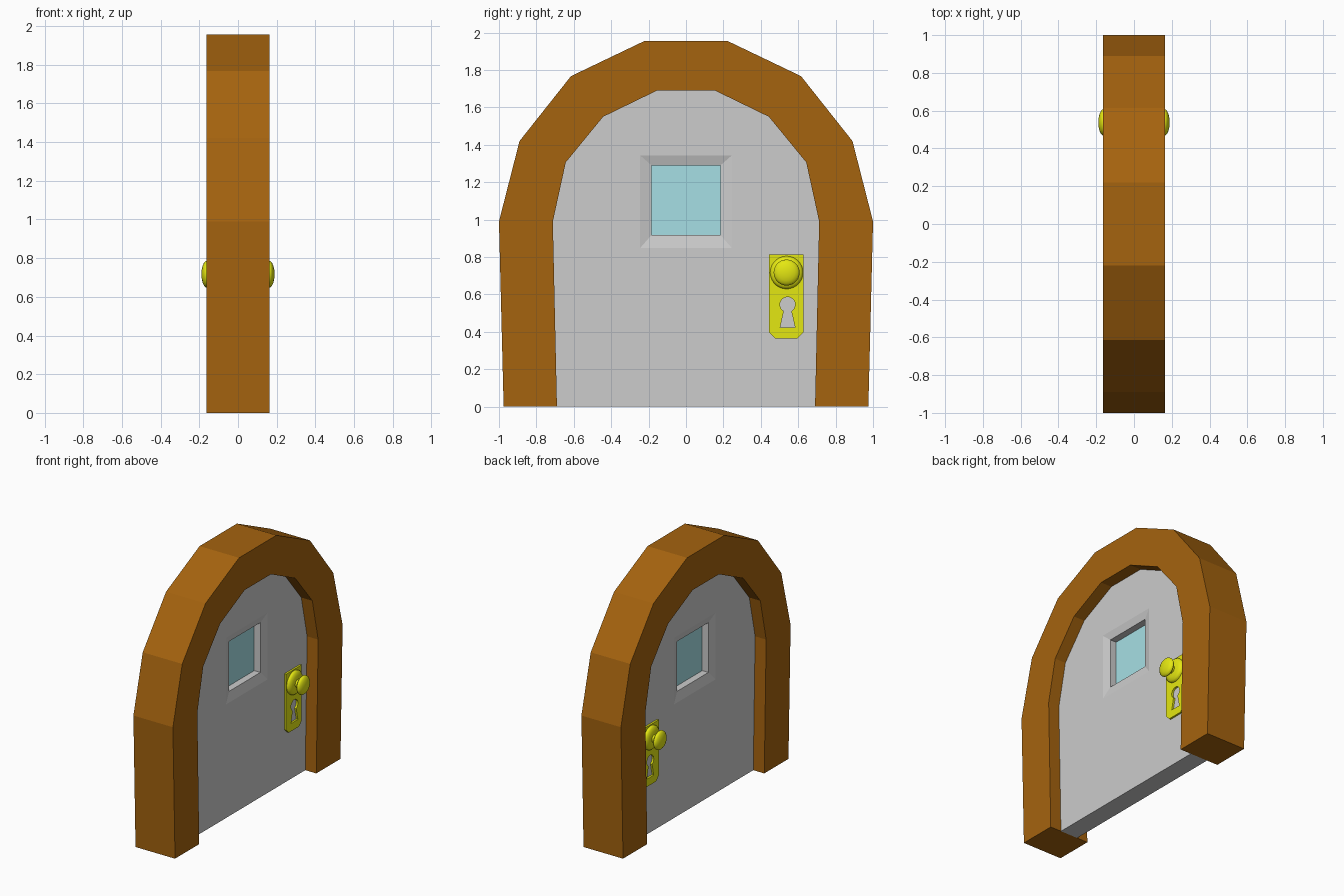
import bpy, bmesh, math
from mathutils import Vector

if "Cube" in bpy.data.objects:
    bpy.data.objects.remove(bpy.data.objects["Cube"], do_unlink=True)

FRAME_X = 0.163      # half depth of the arch
DOOR_X = 0.072       # half depth of the door leaf
PLATE_X = 0.086      # outer face of the lock plate
LOCK_Y = 0.538


def material(name, rgb):
    mat = bpy.data.materials.new(name)
    mat.use_nodes = True
    mat.diffuse_color = (*rgb, 1)
    mat.node_tree.nodes["Principled BSDF"].inputs["Base Color"].default_value = (*rgb, 1)
    return mat


wood = material("warm_wood", (0.376, 0.125, 0.0045))
grey = material("light_grey", (0.604, 0.604, 0.604))
glass = material("pale_blue_glass", (0.381, 0.738, 0.783))
brass = material("yellow_brass", (0.783, 0.807, 0.006))


def finish(bm, name, mat, mirrored=False):
    """Turn a bmesh into an object, optionally doubled across x = 0."""
    bmesh.ops.recalc_face_normals(bm, faces=bm.faces)
    top = max(bm.faces, key=lambda f: f.calc_center_median().x)
    if top.normal.x < 0:
        bmesh.ops.reverse_faces(bm, faces=bm.faces)
    mesh = bpy.data.meshes.new(name)
    bm.to_mesh(mesh)
    bm.free()
    mesh.materials.append(mat)
    obj = bpy.data.objects.new(name, mesh)
    bpy.context.collection.objects.link(obj)
    if mirrored:
        obj.modifiers.new("both_sides", "MIRROR").use_axis[0] = True
    return obj


def ring(bm, outline, x):
    return [bm.verts.new((x, y, z)) for y, z in outline]


def bridge(bm, a, b):
    for i in range(len(a)):
        j = (i + 1) % len(a)
        bm.faces.new((a[i], a[j], b[j], b[i]))


def pierced_slab(name, mat, outer, face_x, back_x, hole_rings):
    """Flat panel with a hole; hole_rings lists (outline, x) going inwards."""
    bm = bmesh.new()
    rim = ring(bm, outer, face_x)
    holes = [ring(bm, pts, x) for pts, x in hole_rings]
    edges = []
    for loop in (rim, holes[0]):
        edges += [bm.edges.new((loop[i - 1], loop[i])) for i in range(len(loop))]
    bmesh.ops.triangle_fill(bm, edges=edges, use_beauty=True, normal=(1, 0, 0))
    bridge(bm, rim, ring(bm, outer, back_x))
    for a, b in zip(holes, holes[1:]):
        bridge(bm, a, b)
    return finish(bm, name, mat, mirrored=True)


def rectangle(half_y, z0, z1):
    return [(-half_y, z0), (half_y, z0), (half_y, z1), (-half_y, z1)]


def arch(half):
    return half + [(-y, z) for y, z in reversed(half)]


# Arched frame: a rectangular section carried along the arch
outer = arch([(0.975, 0), (1.0, 0.99), (0.89, 1.42), (0.615, 1.767), (0.22, 1.956)])
inner = arch([(0.69, 0), (0.712, 0.99), (0.643, 1.306), (0.443, 1.55), (0.155, 1.69)])
bm = bmesh.new()
sections = []
for (yo, zo), (yi, zi) in zip(outer, inner):
    corners = [(FRAME_X, yo, zo), (-FRAME_X, yo, zo), (-FRAME_X, yi, zi), (FRAME_X, yi, zi)]
    sections.append([bm.verts.new(c) for c in corners])
for a, b in zip(sections, sections[1:]):
    bridge(bm, a, b)
bm.faces.new(sections[0])
bm.faces.new(sections[-1])
finish(bm, "arched_frame", wood)

# Door leaf with a bevelled window recess on each side
window = rectangle(0.184, 0.918, 1.29)
pierced_slab("door_leaf", grey, inner, DOOR_X, 0,
             [(rectangle(0.246, 0.847, 1.344), DOOR_X),
              (window, DOOR_X - 0.016), (window, 0)])

# Window pane
bm = bmesh.new()
pane = rectangle(0.19, 0.912, 1.296)
front, back = ring(bm, pane, 0.005), ring(bm, pane, -0.005)
bridge(bm, front, back)
bm.faces.new(front)
bm.faces.new(back)
finish(bm, "window_pane", glass)

# Lock plate with a keyhole cut through it
y0, y1, z0, z1, c = 0.444, 0.628, 0.365, 0.813, 0.032
plate = [(y0 + c, z0), (y1 - c, z0), (y1, z0 + c), (y1, z1), (y0, z1), (y0, z0 + c)]
keyhole = [(LOCK_Y + 0.005 - 0.04, 0.423), (LOCK_Y + 0.005 + 0.04, 0.423)]
for i in range(13):
    a = math.radians(-60 + 300 * i / 12)
    keyhole.append((LOCK_Y + 0.005 + 0.041 * math.cos(a), 0.546 + 0.041 * math.sin(a)))
pierced_slab("lock_plate", brass, plate, PLATE_X, DOOR_X - 0.002,
             [(keyhole, PLATE_X), (keyhole, DOOR_X - 0.002)])

# Door knob: rose, neck and flattened ball turned about one axis
profile = [(PLATE_X - 0.004, 0.088), (0.094, 0.088), (0.106, 0.078), (0.113, 0.055),
           (0.116, 0.03), (0.137, 0.03)]
for i in range(9):
    a = math.radians(155 - 155 * i / 8)
    profile.append((0.161 + 0.028 * math.cos(a), 0.07 * math.sin(a)))
bm = bmesh.new()
centre = Vector((0, LOCK_Y, 0.717))
verts = [bm.verts.new(centre + Vector((x, 0, r))) for x, r in profile]
edges = [bm.edges.new(pair) for pair in zip(verts, verts[1:])]
bmesh.ops.spin(bm, geom=verts + edges, cent=centre, axis=(1, 0, 0),
               angle=math.tau, steps=28)
bmesh.ops.remove_doubles(bm, verts=bm.verts, dist=0.0005)
knob = finish(bm, "door_knob", brass, mirrored=True)
bpy.ops.object.select_all(action="DESELECT")
knob.select_set(True)
bpy.context.view_layer.objects.active = knob
bpy.ops.object.shade_smooth_by_angle(angle=math.radians(40))
